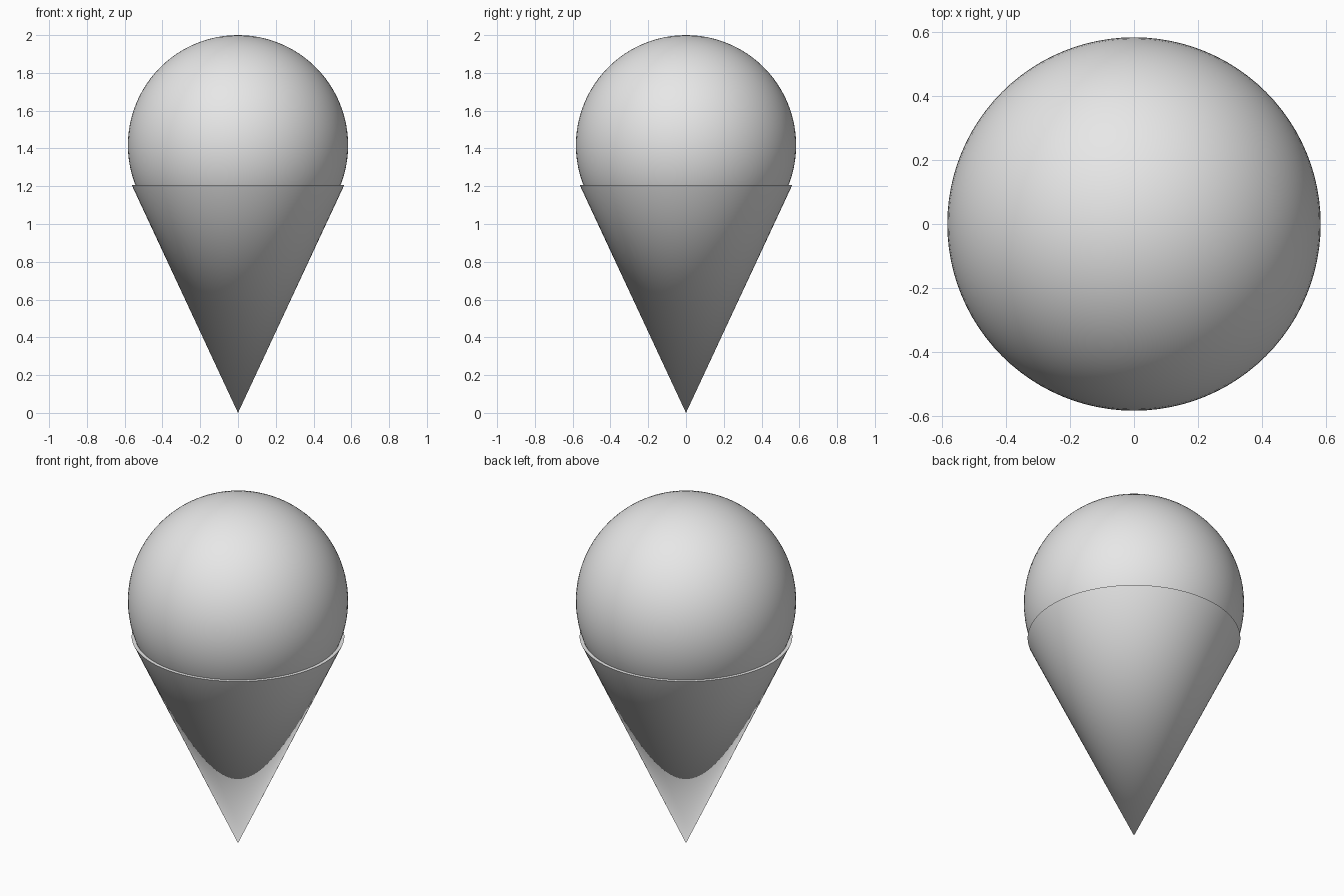
import bpy
import math

cube = bpy.data.objects.get("Cube")
if cube:
    bpy.data.objects.remove(cube, do_unlink=True)

RIM_Z, RIM_R = 1.207, 0.563
BALL_R = 0.583
SIDES = 96

# Plain grey material shared by both parts
grey = bpy.data.materials.new("light_grey")
grey.use_nodes = True
colour = (0.8, 0.8, 0.8, 1)
grey.diffuse_color = colour
grey.node_tree.nodes["Principled BSDF"].inputs["Base Color"].default_value = colour


def finish(name):
    obj = bpy.context.object
    obj.name = obj.data.name = name
    obj.data.materials.append(grey)
    bpy.ops.object.shade_smooth_by_angle(angle=math.radians(40))


# Pointed cone, tip down, with a flat closed rim
bpy.ops.mesh.primitive_cone_add(vertices=SIDES, radius1=0, radius2=RIM_R,
                                depth=RIM_Z, location=(0, 0, RIM_Z / 2))
finish("cone")

# Round scoop sunk into the cone
bpy.ops.mesh.primitive_uv_sphere_add(segments=SIDES, ring_count=SIDES // 2,
                                     radius=BALL_R, location=(0, 0, 2 - BALL_R))
finish("scoop")
